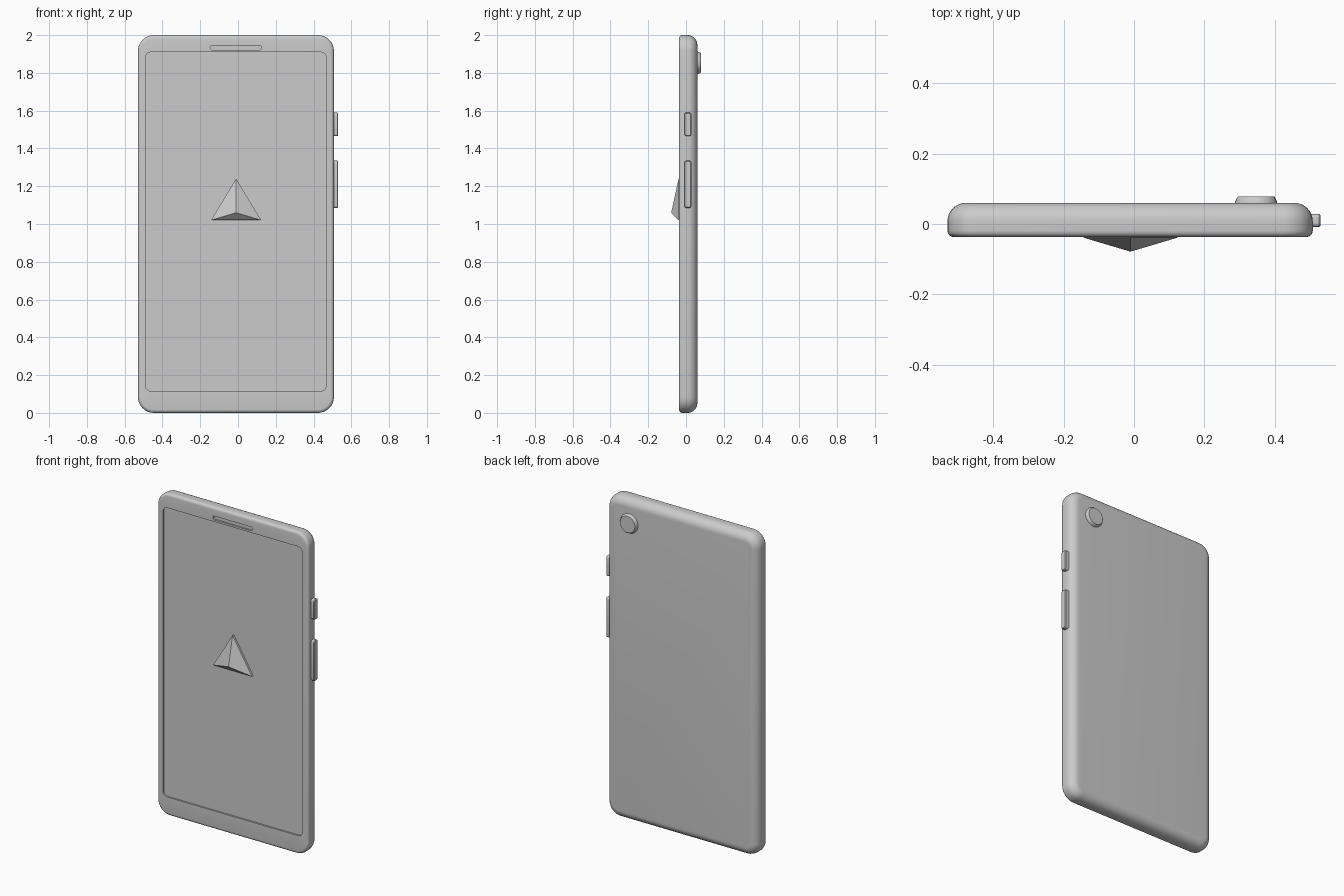
import bpy, bmesh, math
from mathutils import Vector

cube = bpy.data.objects.get("Cube")
if cube:
    bpy.data.objects.remove(cube, do_unlink=True)

grey = bpy.data.materials.new("plain_grey")
grey.use_nodes = True
grey.diffuse_color = (0.6, 0.6, 0.6, 1)
grey.node_tree.nodes["Principled BSDF"].inputs["Base Color"].default_value = (0.6, 0.6, 0.6, 1)


def rounded_rect(x0, x1, z0, z1, r, steps=8):
    """Outline points of a rounded rectangle."""
    pts = []
    corners = [(x1 - r, z1 - r), (x0 + r, z1 - r), (x0 + r, z0 + r), (x1 - r, z0 + r)]
    for i, (cx, cz) in enumerate(corners):
        for k in range(steps + 1):
            a = math.pi / 2 * (i + k / steps)
            pts.append((cx + r * math.cos(a), cz + r * math.sin(a)))
    return pts


def ring(bm, pts, y):
    return [bm.verts.new((x, y, z)) for x, z in pts]


def bridge(bm, a, b):
    n = len(a)
    for i in range(n):
        bm.faces.new((a[i], a[(i + 1) % n], b[(i + 1) % n], b[i]))


def finish(bm, name, smooth=True):
    bmesh.ops.recalc_face_normals(bm, faces=bm.faces)
    mesh = bpy.data.meshes.new(name)
    bm.to_mesh(mesh)
    bm.free()
    mesh.materials.append(grey)
    obj = bpy.data.objects.new(name, mesh)
    bpy.context.collection.objects.link(obj)
    if smooth:
        bpy.ops.object.select_all(action='DESELECT')
        obj.select_set(True)
        bpy.context.view_layer.objects.active = obj
        bpy.ops.object.shade_smooth_by_angle(angle=math.radians(35))
    return obj


# Body shell: tight round on the front edge, wide round on the back edge
FRONT, BACK = -0.037, 0.06
FR, BR, RECESS = 0.018, 0.052, 0.01
profile = []
for k in range(6):
    a = math.pi / 2 * k / 5
    profile.append((FRONT + FR * (1 - math.sin(a)), FR * (1 - math.cos(a))))
profile.reverse()
for k in range(9):
    a = math.pi / 2 * k / 8
    profile.append((BACK - BR * (1 - math.sin(a)), BR * (1 - math.cos(a))))

bm = bmesh.new()
rings = [ring(bm, rounded_rect(-0.53 + d, 0.508 - d, d, 2 - d, 0.085 - d), y)
         for y, d in profile]
for a, b in zip(rings, rings[1:]):
    bridge(bm, a, b)
bm.faces.new(rings[-1])

# Recessed screen and earpiece slot in the front face
front_loops = [rings[0]]
for rect in [(-0.49, 0.467, 0.115, 1.91, 0.03), (-0.147, 0.125, 1.922, 1.945, 0.011)]:
    rim = ring(bm, rounded_rect(*rect), FRONT)
    floor = ring(bm, rounded_rect(*rect), FRONT + RECESS)
    bridge(bm, rim, floor)
    bm.faces.new(floor)
    front_loops.append(rim)
edges = []
for loop in front_loops:
    for i, v in enumerate(loop):
        w = loop[(i + 1) % len(loop)]
        edges.append(bm.edges.get((v, w)) or bm.edges.new((v, w)))
bmesh.ops.triangle_fill(bm, use_beauty=True, edges=edges, normal=Vector((0, -1, 0)))
finish(bm, "body")

# Side buttons, lightly chamfered rounded bars
for name, z0, z1 in [("power_button", 1.465, 1.59), ("volume_button", 1.085, 1.335)]:
    bm = bmesh.new()
    loops = []
    for x, d in [(0.49, 0), (0.526, 0), (0.53, 0.004)]:
        pts = rounded_rect(-0.009 + d, 0.029 - d, z0 + d, z1 - d, 0.012 - d, 4)
        loops.append([bm.verts.new((x, y, z)) for y, z in pts])
    for a, b in zip(loops, loops[1:]):
        bridge(bm, a, b)
    bm.faces.new(loops[0])
    bm.faces.new(loops[-1])
    finish(bm, name)

# Rear camera: tapered disc with a softened rim
bm = bmesh.new()
loops = []
for y, r in [(0.05, 0.06), (0.062, 0.06), (0.075, 0.054), (0.0785, 0.051)]:
    loops.append(ring(bm, [(0.347 + r * math.cos(math.tau * i / 32),
                            1.853 + r * math.sin(math.tau * i / 32)) for i in range(32)], y))
for a, b in zip(loops, loops[1:]):
    bridge(bm, a, b)
bm.faces.new(loops[0])
bm.faces.new(loops[-1])
finish(bm, "camera_lens")

# Faceted arrow on the screen: triangular plinth with an off-centre peak
bm = bmesh.new()
triangle = [(-0.143, 1.02), (0.123, 1.02), (-0.01, 1.24)]
base = ring(bm, triangle, FRONT + RECESS)
top = ring(bm, triangle, -0.039)
bridge(bm, base, top)
bm.faces.new(base)
peak = bm.verts.new((-0.01, -0.0785, 1.06))
for i in range(3):
    bm.faces.new((top[i], top[(i + 1) % 3], peak))
finish(bm, "screen_arrow", smooth=False)
